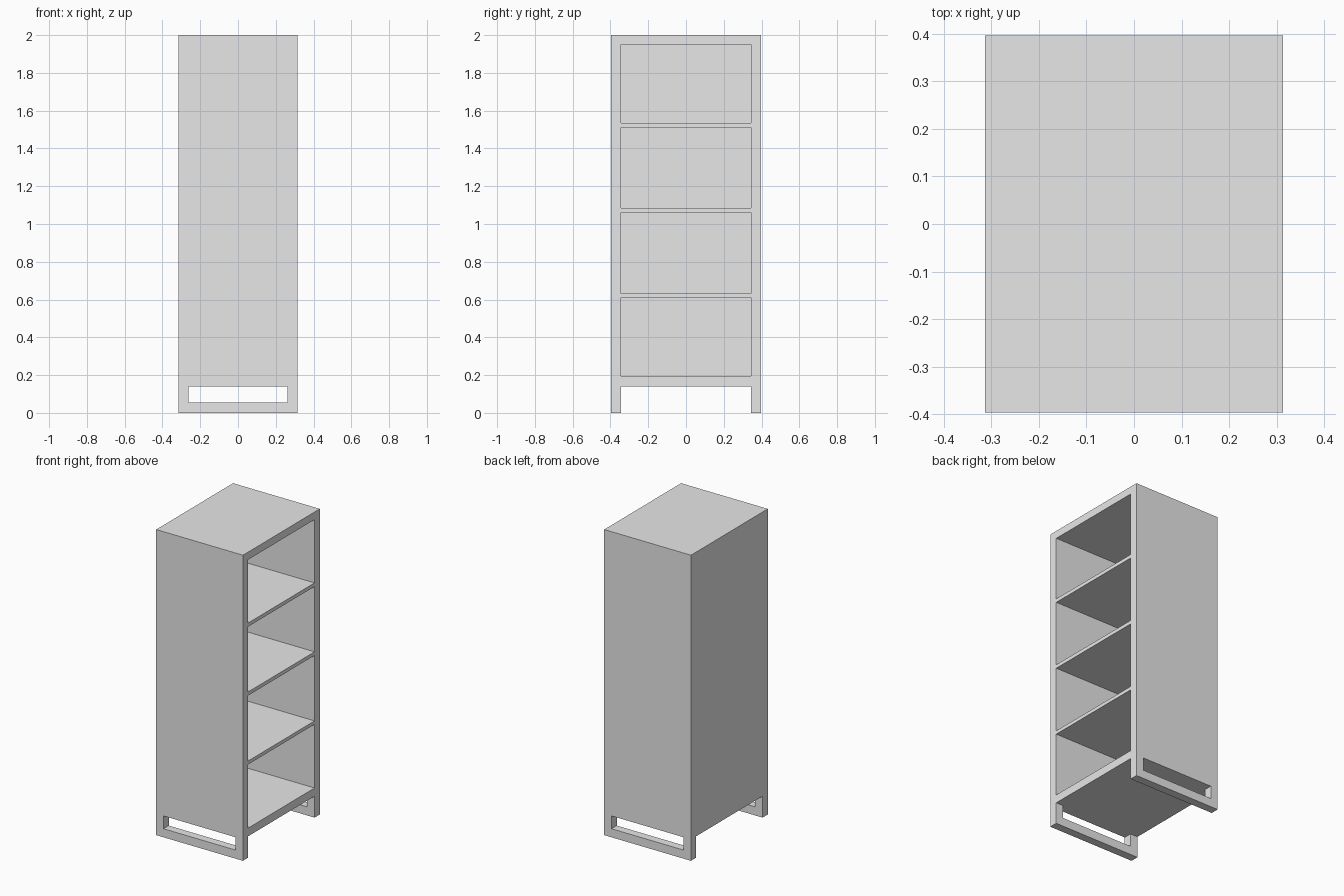
import bpy
from mathutils import Vector

default = bpy.data.objects.get("Cube")
if default:
    bpy.data.objects.remove(default, do_unlink=True)

# Overall size and board thicknesses
HALF_X, HALF_Y, HEIGHT = 0.314, 0.397, 2.0
INNER_Y = 0.343
BOARD = 0.053
LEG_TOP = 0.14
OVER = 0.1  # how far cutters reach past the surface

# One plain grey for the whole cabinet
grey = bpy.data.materials.new("light grey")
grey.use_nodes = True
grey.diffuse_color = (0.8, 0.8, 0.8, 1)
grey.node_tree.nodes["Principled BSDF"].inputs["Base Color"].default_value = grey.diffuse_color


def box(name, low, high):
    """Axis-aligned box between two corners."""
    low, high = Vector(low), Vector(high)
    bpy.ops.mesh.primitive_cube_add(size=1, location=(low + high) / 2)
    obj = bpy.context.object
    obj.name = name
    obj.scale = high - low
    bpy.ops.object.transform_apply(location=True, rotation=False, scale=True)
    obj.data.materials.append(grey)
    return obj


def cut(target, name, low, high):
    """Remove a box-shaped volume from the target."""
    cutter = box(name, low, high)
    cutter.hide_render = True
    mod = target.modifiers.new(name, 'BOOLEAN')
    mod.operation = 'DIFFERENCE'
    mod.solver = 'EXACT'
    mod.object = cutter
    bpy.context.view_layer.objects.active = target
    bpy.ops.object.modifier_apply(modifier=mod.name)
    bpy.data.objects.remove(cutter, do_unlink=True)


# Solid cabinet body
cabinet = box("shelf_cabinet", (-HALF_X, -HALF_Y, 0), (HALF_X, HALF_Y, HEIGHT))

# Four compartments open to the left side, leaving thin shelves between them
for bottom, top in [(0.194, 0.61), (0.633, 1.061), (1.085, 1.512), (1.536, 1.95)]:
    cut(cabinet, "compartment",
        (-HALF_X + BOARD, -INNER_Y, bottom), (HALF_X + OVER, INNER_Y, top))

# Open space between the two leg frames
cut(cabinet, "leg_gap",
    (-HALF_X - OVER, -INNER_Y, -OVER), (HALF_X + OVER, INNER_Y, LEG_TOP))

# Long slot through each leg frame
cut(cabinet, "leg_slot",
    (-HALF_X + BOARD, -HALF_Y - OVER, 0.056), (HALF_X - BOARD, HALF_Y + OVER, LEG_TOP))
